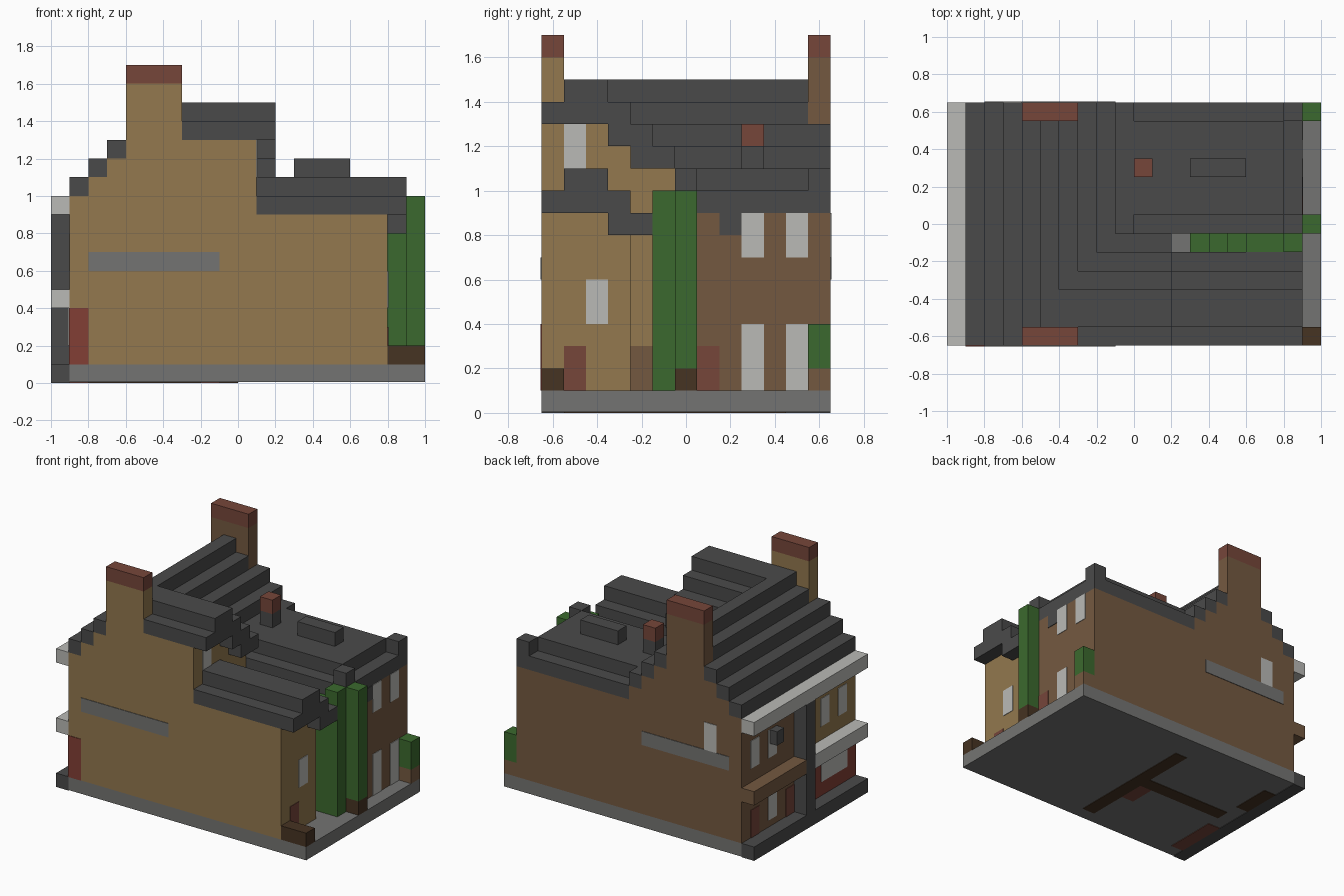
import bpy, bmesh
from mathutils import Matrix

old = bpy.data.objects.get("Cube")
if old:
    bpy.data.objects.remove(old, do_unlink=True)


def material(name, *rgb):
    lin = [((c / 255 + 0.055) / 1.055) ** 2.4 for c in rgb] + [1]
    m = bpy.data.materials.new(name)
    m.use_nodes = True
    m.diffuse_color = lin
    m.node_tree.nodes["Principled BSDF"].inputs["Base Color"].default_value = lin
    return m


TAN = material("tan_wall", 147, 120, 78)
BROWN = material("brown_wall", 116, 89, 64)
SLATE = material("roof_slate", 74, 74, 74)
STONE = material("grey_stone", 116, 116, 114)
LIGHT = material("pale_trim", 186, 186, 182)
BRICK = material("red_brick", 118, 70, 58)
RED = material("shop_red", 130, 62, 53)
GREEN = material("leaf_green", 59, 105, 46)
EARTH = material("dark_wood", 70, 51, 34)

UNIT = 0.1
THIN = 0.04          # plate thickness in blocks
W, D = 20, 13        # plan size in blocks


def part(name, mat, boxes):
    """One object from blocks given as (x0, x1, y0, y1, z0, z1) counted from the front left corner."""
    bm = bmesh.new()
    for x0, x1, y0, y1, z0, z1 in boxes:
        centre = ((x0 + x1 - W) / 2, (y0 + y1 - D) / 2, (z0 + z1) / 2)
        size = Matrix.Diagonal((x1 - x0, y1 - y0, z1 - z0, 1))
        bmesh.ops.create_cube(bm, size=1, matrix=Matrix.Scale(UNIT, 4) @ Matrix.Translation(centre) @ size)
    me = bpy.data.meshes.new(name)
    bm.to_mesh(me)
    bm.free()
    me.materials.append(mat)
    ob = bpy.data.objects.new(name, me)
    bpy.context.collection.objects.link(ob)
    return ob


def on_x(x, side, y0, y1, z0, z1, t=THIN):
    """Plate on a wall that faces along x."""
    return (*sorted((x, x + side * t)), y0, y1, z0, z1)


def on_y(y, side, x0, x1, z0, z1):
    return (x0, x1, *sorted((y, y + side * THIN)), z0, z1)


# ground
part("ground_slab", STONE, [(1, W, 0, D, THIN, 1)])
part("pavement", SLATE, [(0, 1, 0, D, 0, 1)])
part("underside_wood", EARTH, [(9, 10, 1, 11, 0, THIN), (2, 9, 6, 7, 0, THIN), (1, 2, 8, 11, 0, THIN)])
part("underside_red", BRICK, [(1, 2, 1, 5, 0, THIN), (8, 9, 4, 6, 0, THIN)])

# walls, stepped to follow the roof
front = [(i, i + 1, 0, 6, 1, 9 + i) for i in (1, 2, 3)]
front += [(4, 11, 0, 3, 1, 13), (4, 11, 3, 4, 1, 12), (4, 11, 4, 6, 1, 11)]
part("front_house_walls", TAN, front)
part("front_wing_walls", TAN, [(11, 18, 0, 4, 1, 9)])
back = [(i, i + 1, 6, D, 1, 9 + i) for i in (1, 2, 3)]
back += [(4, 7, 6, D, 1, 13), (10, 19, 6, D, 1, 9)]
back += [(i, i + 1, 6, D, 1, 19 - i) for i in (7, 8, 9)]
part("back_house_walls", BROWN, back)

# main roof: steps up to the ridge and down again
steps = []
for i in range(1, 10):
    top = 10 + min(i, 10 - i + 1 - 1)
    y0 = 0 if i < 4 else 1
    y1 = 12 if 4 <= i <= 6 else D
    steps.append((i, i + 1, y0, y1, top - 1, top))
part("main_roof", SLATE, steps)

# cross gable roof
part("cross_gable_roof", SLATE, [
    (7, 12, 0, 1, 13, 14), (6, 12, 1, 3, 13, 15), (6, 12, 3, 4, 12, 14),
    (6, 12, 4, 5, 11, 13), (6, 12, 5, 6, 11, 12)])

# lower roofs at the rear
part("front_wing_roof", SLATE, [
    (11, 19, 0, 1, 9, 10), (11, 19, 1, 3, 9, 11), (11, 19, 3, 4, 8, 10), (11, 19, 4, 5, 8, 9)])
part("back_wing_roof", SLATE, [(10, 19, 6, D, 9, 10), (10, 18, 7, 12, 10, 11)])
part("roof_corner_posts", SLATE, [(18, 19, y, y + 1, 10, 11) for y in (6, 12)])
part("skylight", SLATE, [(13, 16, 9, 10, 11, 12)])

# chimneys
for name, mat, y in (("front", TAN, 0), ("back", BROWN, 12)):
    part(name + "_chimney", mat, [(4, 7, y, y + 1, 12, 16)])
    part(name + "_chimney_cap", BRICK, [(4, 7, y, y + 1, 16, 17)])
part("small_flue", SLATE, [(10, 11, 9, 10, 11, 12)])
part("small_flue_pot", BRICK, [(10, 11, 9, 10, 12, 13)])

# street side: cornices, shop front, pipe and lamp
part("eaves_cornice", LIGHT, [(0, 1, 0, D, 9, 10)])
part("shop_cornice", LIGHT, [(0, 1, 0, 6, 4, 5)])
part("back_house_ledge", BROWN, [(0, 1, 7, D, 4, 5)])
part("drain_pipe", SLATE, [(0, 1, 6, 7, 1, 9)])
part("street_lamp", SLATE, [(0.4, 1, 9, 9.8, 7, 8)])
part("shop_front", RED, [on_x(1, -1, 0, 6, 1, 4), on_y(0, -1, 1, 2, 1, 4)])
part("shop_window", LIGHT, [on_x(1, -1, 1, 4, 2, 4, 2 * THIN)])
part("street_windows", LIGHT,
     [on_x(1, -1, y, y + 1, 6, 8) for y in (1, 3, 9, 11)] + [on_x(1, -1, 9, 10, 1.5, 3.5)])
part("street_doors", BRICK, [on_x(1, -1, y, y + 1, 1, 3) for y in (7, 11)])

# side walls
part("side_bands", STONE, [on_y(0, -1, 2, 9, 6, 7), on_y(D, 1, 2, 9, 6, 7)])
part("side_window", LIGHT, [on_y(D, 1, 3, 4, 7, 9)])

# rear windows and doors
part("rear_windows", LIGHT,
     [on_x(19, 1, y, y + 1, *z) for y in (9, 11) for z in ((1, 4), (7, 9))]
     + [on_x(18, 1, 2, 3, 4, 6), on_x(11, 1, 1, 2, 11, 13)])
part("rear_doors", BRICK, [on_x(19, 1, 7, 8, 1, 3), on_x(18, 1, 1, 2, 1, 3)])
part("alley_door", BROWN, [on_x(11, 1, 4, 5, 1, 3)])
part("rear_vent", SLATE, [on_x(19, 1, 8, 9, 8, 9)])

# yard plants
hedge = ((13, 14, 4), (14, 15, 6), (15, 16, 7), (16, 18, 9), (18, 19, 10))
part("stepped_hedge", GREEN, [(a, b, 5, 6, 1, h) for a, b, h in hedge])
part("tall_bush", GREEN, [(19, W, 6, 7, 2, 10)])
part("small_bush", GREEN, [(19, W, 12, D, 2, 4)])
part("planters", EARTH, [(19, W, 6, 7, 1, 2), (18, W, 0, 1, 1, 2)])
part("bush_pot", BROWN, [(19, W, 12, D, 1, 2)])
